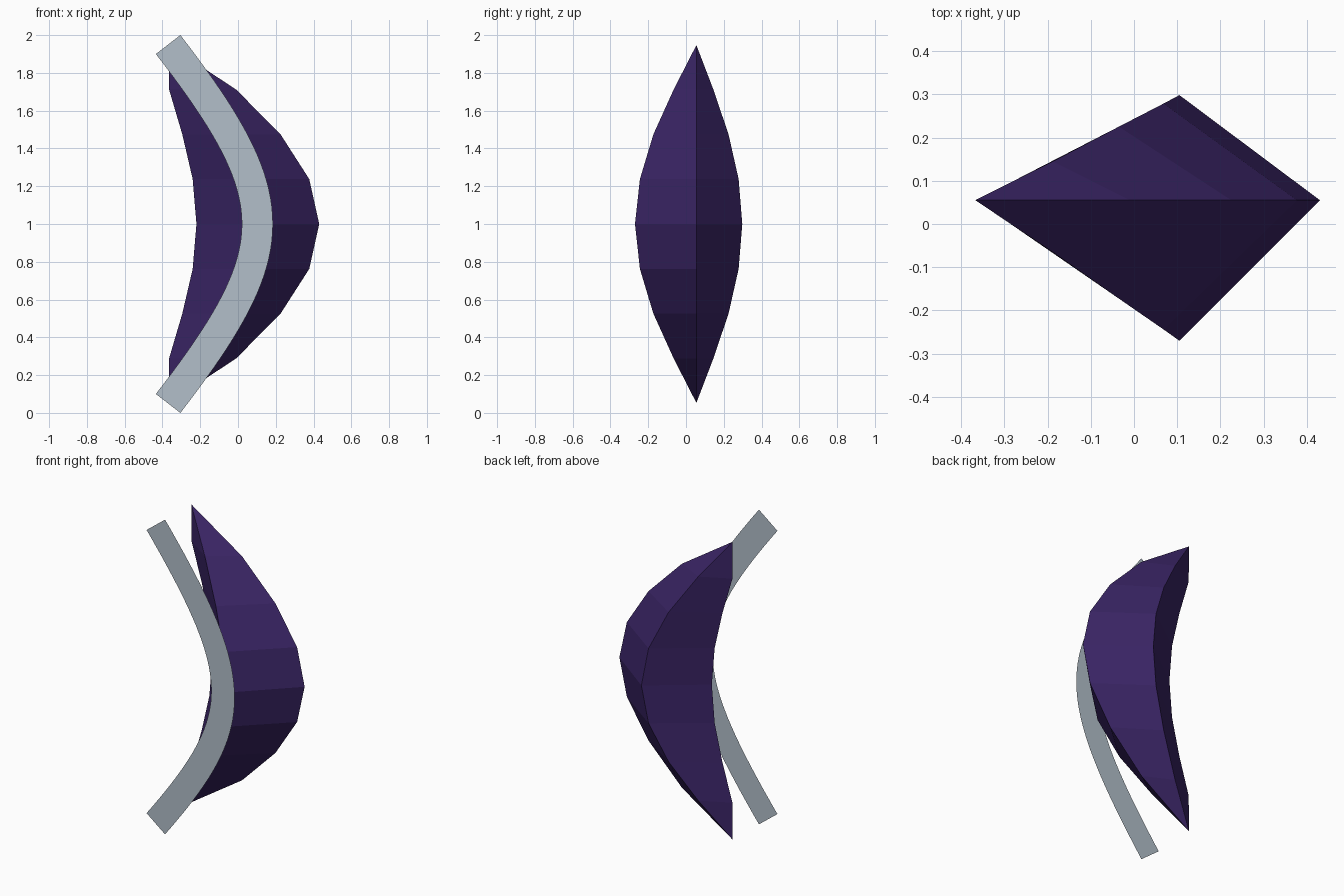
import bpy
import bmesh
from mathutils import Vector

cube = bpy.data.objects.get("Cube")
if cube:
    bpy.data.objects.remove(cube, do_unlink=True)


def make_material(name, rgb):
    mat = bpy.data.materials.new(name)
    mat.use_nodes = True
    mat.diffuse_color = (*rgb, 1)
    mat.node_tree.nodes["Principled BSDF"].inputs["Base Color"].default_value = (*rgb, 1)
    return mat


def make_object(name, bm, mat):
    mesh = bpy.data.meshes.new(name)
    bm.to_mesh(mesh)
    bm.free()
    mesh.materials.append(mat)
    obj = bpy.data.objects.new(name, mesh)
    bpy.context.collection.objects.link(obj)
    return obj


purple = make_material("dark purple", (0.042, 0.018, 0.13))
silver = make_material("silver grey", (0.445, 0.52, 0.59))

# Crescent body: diamond sections stacked between two pointed tips
MID_Y, FRONT, BACK = 0.055, 0.325, 0.243
TIP_X, TIP_RISE = -0.367, 0.947
# rise from the middle, inner x, outer x, share of full depth
half = [(0.0, -0.22, 0.43, 1.0), (0.238, -0.24, 0.377, 0.92),
        (0.475, -0.295, 0.225, 0.7), (0.712, -0.365, -0.01, 0.37)]
sections = [(-r, a, b, d) for r, a, b, d in reversed(half[1:])] + half

bm = bmesh.new()
rings = []
for rise, inner, outer, depth in sections:
    mid = (inner + outer) / 2
    z = 1 + rise
    rings.append([bm.verts.new(p) for p in (
        (inner, MID_Y, z), (mid, MID_Y - FRONT * depth, z),
        (outer, MID_Y, z), (mid, MID_Y + BACK * depth, z))])
bottom = bm.verts.new((TIP_X, MID_Y, 1 - TIP_RISE))
top = bm.verts.new((TIP_X, MID_Y, 1 + TIP_RISE))
for i in range(4):
    j = (i + 1) % 4
    for low, high in zip(rings, rings[1:]):
        bm.faces.new((low[i], low[j], high[j], high[i]))
    bm.faces.new((bottom, rings[0][j], rings[0][i]))
    bm.faces.new((rings[-1][i], rings[-1][j], top))
bmesh.ops.recalc_face_normals(bm, faces=bm.faces)
make_object("crescent_body", bm, purple)

# Curved strip: a flat ribbon along a smooth arc in front of the body
STRIP_Y, HALF_WIDTH, STEPS = -0.297, 0.082, 40
ends = [Vector((-0.37, 0, 0.05)), Vector((0.26, 0, 0.867)),
        Vector((0.26, 0, 1.133)), Vector((-0.37, 0, 1.95))]
bm = bmesh.new()
pairs = []
for step in range(STEPS + 1):
    t = step / STEPS
    s = 1 - t
    p0, p1, p2, p3 = ends
    point = p0 * s**3 + p1 * 3 * s * s * t + p2 * 3 * s * t * t + p3 * t**3
    along = ((p1 - p0) * s * s + (p2 - p1) * 2 * s * t + (p3 - p2) * t * t).normalized()
    side = Vector((along.z, 0, -along.x)) * HALF_WIDTH
    point.y = STRIP_Y
    pairs.append((bm.verts.new(point - side), bm.verts.new(point + side)))
for (a, b), (c, d) in zip(pairs, pairs[1:]):
    bm.faces.new((a, b, d, c))
make_object("curved_strip", bm, silver)
